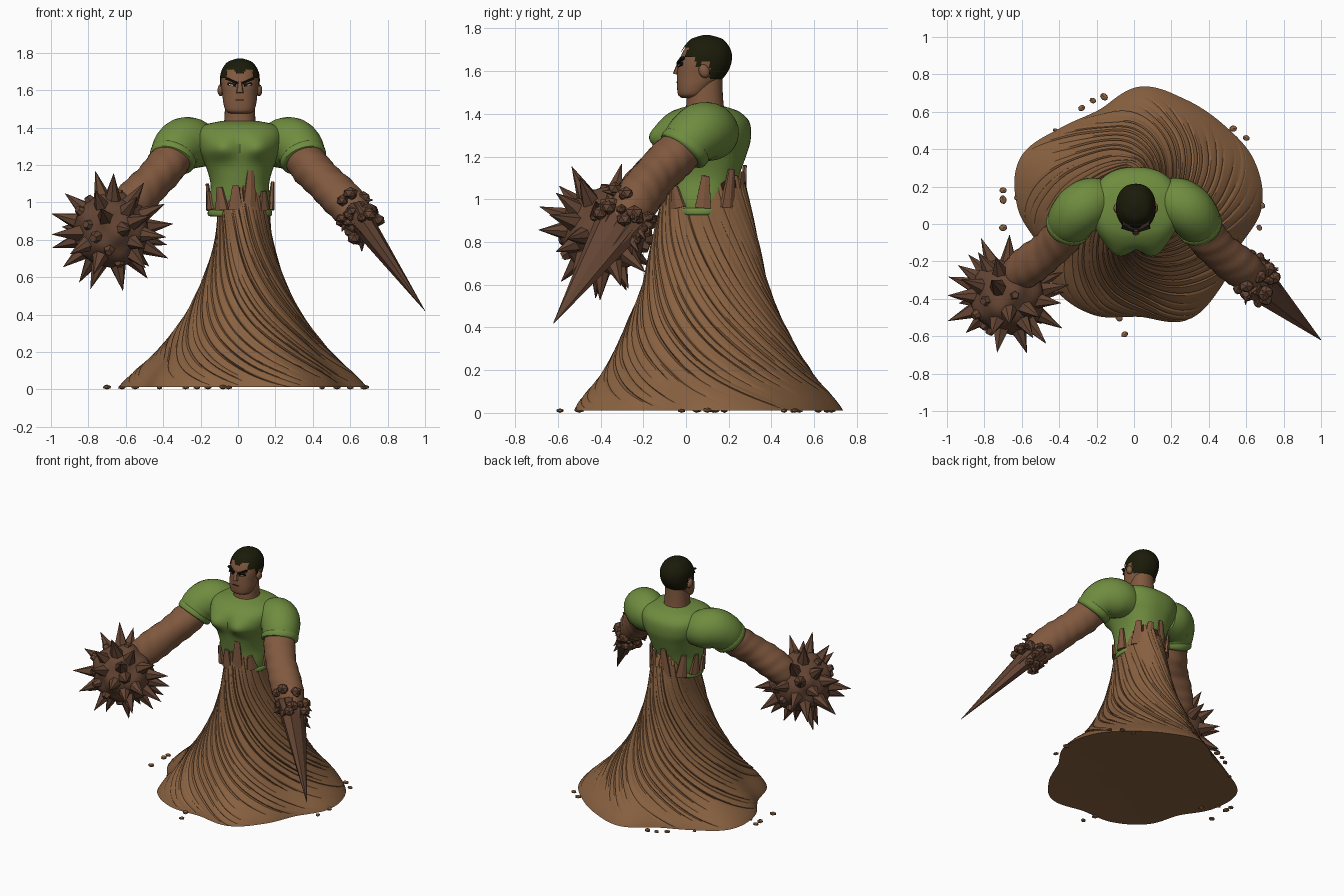
import bpy, bmesh, math, random
from mathutils import Vector, Matrix

random.seed(4)
cube = bpy.data.objects.get("Cube")
if cube:
    bpy.data.objects.remove(cube)

def material(name, r, g, b):
    m = bpy.data.materials.new(name)
    m.use_nodes = True
    m.diffuse_color = (r, g, b, 1)
    bsdf = m.node_tree.nodes["Principled BSDF"]
    bsdf.inputs["Base Color"].default_value = (r, g, b, 1)
    bsdf.inputs["Roughness"].default_value = 0.8
    return m

SAND = material("sand_brown", 0.25, 0.12, 0.052)
ROCK = material("dark_rock", 0.125, 0.058, 0.033)
SKIN = material("skin", 0.22, 0.1, 0.05)
SHIRT = material("shirt_green", 0.16, 0.265, 0.05)
HAIR = material("hair_dark", 0.011, 0.011, 0.003)
BLACK = material("brow_black", 0.006, 0.005, 0.004)
WHITE = material("eye_white", 0.6, 0.6, 0.55)

def finish(name, bm, mat, angle=40):
    bmesh.ops.recalc_face_normals(bm, faces=bm.faces)
    me = bpy.data.meshes.new(name)
    bm.to_mesh(me)
    bm.free()
    ob = bpy.data.objects.new(name, me)
    bpy.context.collection.objects.link(ob)
    me.materials.append(mat)
    if angle:
        bpy.ops.object.select_all(action="DESELECT")
        ob.select_set(True)
        bpy.context.view_layer.objects.active = ob
        bpy.ops.object.shade_smooth_by_angle(angle=math.radians(angle))
    return ob

def spline(vals, u, cyclic=False):
    """Smooth value at position u along evenly spaced samples."""
    n = len(vals)
    i = math.floor(u) if cyclic else max(0, min(n - 2, math.floor(u)))
    t = u - i
    pick = (lambda k: vals[k % n]) if cyclic else (lambda k: vals[max(0, min(n - 1, k))])
    a, b, c, d = (pick(i + k) for k in (-1, 0, 1, 2))
    return b + 0.5 * t * (c - a + t * (2 * a - 5 * b + 4 * c - d + t * (3 * (b - c) + d - a)))

def skin_rings(bm, rings, bottom=True):
    rows = [[bm.verts.new(p) for p in ring] for ring in rings]
    n = len(rows[0])
    for a, b in zip(rows, rows[1:]):
        for i in range(n):
            bm.faces.new((a[i], a[(i + 1) % n], b[(i + 1) % n], b[i]))
    if bottom:
        bm.faces.new(rows[0])
    bm.faces.new(rows[-1])

def body_loft(sections, rows, sides, power=0.9, grow=0.0, cx=0.01, warp=None):
    """Upright loft from (z, half width, front y, back y) sections."""
    bm, rings = bmesh.new(), []
    for r in range(rows + 1):
        u = r / rows * (len(sections) - 1)
        z, hx, y0, y1 = (spline([s[k] for s in sections], u) for k in range(4))
        ring = []
        for i in range(sides):
            a = math.tau * i / sides
            c, s = math.cos(a), math.sin(a)
            x = (hx + grow) * math.copysign(abs(c) ** power, c)
            y = (y0 + y1) / 2 + ((y1 - y0) / 2 + grow) * math.copysign(abs(s) ** power, s)
            ring.append(Vector((cx + x, y + (warp(x, y, z) if warp else 0), z + grow * r / rows)))
        rings.append(ring)
    skin_rings(bm, rings)
    return bm

def tube(path, sides=24, steps=6, bump=0.0):
    """Round limb through (x, y, z, radius) points."""
    bm, rings = bmesh.new(), []
    total = (len(path) - 1) * steps
    at = lambda u: [spline([p[k] for p in path], u) for k in range(4)]
    for r in range(total + 1):
        u = r / steps
        x, y, z, rad = at(u)
        d = Vector(at(u + 0.05)[:3]) - Vector(at(u - 0.05)[:3])
        q = d.to_track_quat("Z", "Y")
        ring = []
        for i in range(sides):
            a = math.tau * i / sides
            rr = rad * (1 + bump * math.sin(3 * a + 4 * u) * math.sin(5 * u))
            ring.append(Vector((x, y, z)) + q @ Vector((rr * math.cos(a), rr * math.sin(a), 0)))
        rings.append(ring)
    skin_rings(bm, rings)
    return bm

def spike(bm, base, tip, r0, r1=0.001, sides=6, flat=1.0, side=(0, 0, 1)):
    base, tip = Vector(base), Vector(tip)
    z = (tip - base).normalized()
    x = (Vector(side) - z * z.dot(Vector(side))).normalized()
    rot = Matrix((x, z.cross(x), z)).transposed().to_4x4()
    m = Matrix.Translation((base + tip) / 2) @ rot @ Matrix.Diagonal((1, flat, 1, 1))
    bmesh.ops.create_cone(bm, cap_ends=True, segments=sides, radius1=r0, radius2=r1,
                          depth=(tip - base).length, matrix=m)

def rock(bm, p, r, squash=0.7, depth=0.8, sub=1):
    m = Matrix.Translation(p) @ Matrix.Rotation(random.uniform(0, 3), 4, "Z") @ Matrix.Diagonal((1, depth, squash, 1))
    bmesh.ops.create_icosphere(bm, subdivisions=sub, radius=r, matrix=m)

def plate(name, mat, loc, size, tilt=0, yaw=0):
    bm = bmesh.new()
    m = Matrix.Translation(loc) @ Matrix.Rotation(yaw, 4, "Z") @ Matrix.Rotation(tilt, 4, "Y")
    bmesh.ops.create_cube(bm, size=1, matrix=m @ Matrix.Diagonal((*size, 1)))
    return finish(name, bm, mat, 0)

# Swirling sand column: the mesh columns follow the twist, folds run along them
LOBES = [.65, .66, .63, .63, .65, .565, .6, .69, .65, .57, .63, .63, .59, .66, .61, .57]
HALF_X = [.63, .455, .31, .215, .155, .135, .115]
HALF_Y = [.62, .48, .375, .295, .25, .205, .17]
COLS, ROWS, FOLDS = 400, 48, 46
cuts = sorted(math.tau * (k + random.uniform(-.35, .35)) / FOLDS for k in range(FOLDS))
span = [(random.uniform(-0.02, 0.2), random.uniform(0.6, 1.3), random.uniform(0.5, 1.2)) for _ in cuts]
jag = [random.uniform(-.05, .05) for _ in cuts]
rings = []
for r in range(ROWS + 1):
    t = r / ROWS
    ring = []
    for c in range(COLS):
        a0 = math.tau * c / COLS
        k = max((i for i in range(FOLDS) if cuts[i] <= a0), default=FOLDS - 1)
        width = (cuts[(k + 1) % FOLDS] - cuts[k]) % math.tau
        u = ((a0 - cuts[k]) % math.tau) / width
        th = a0 + 2.4 * (1 - t) ** 1.15
        z = 0.012 + t ** 1.3 * (1.06 + jag[k] * t ** 8)
        lobe = spline(LOBES, th / math.tau * 16, True) / 0.62 - 1
        w = max(0, 1 - z / 0.45) ** 1.3
        low, high, amp = span[k]
        fade = min(1, max(0, (t - low) * 6)) * min(1, max(0.25, (high - t) * 5))
        depth = 0.022 * amp * fade * (0.35 + 0.65 * spline(HALF_X, z / 0.2) / 0.4)
        fold = depth * (0.5 - math.exp(-u * 7) * 1.5 - 0.4 * u)
        ring.append(Vector((0.03 + math.cos(th) * (spline(HALF_X, z / 0.2) * (1 + lobe * w) + fold),
                            0.09 + math.sin(th) * (spline(HALF_Y, z / 0.2) * (1 + lobe * w) + fold), z)))
    rings.append(ring)
bm = bmesh.new()
skin_rings(bm, rings, bottom=False)
finish("sand_column", bm, SAND, 35)

# Thin sheet of sand on the ground
bm = bmesh.new()
hub = bm.verts.new((0.03, 0.09, 0.02))
rim = [bm.verts.new(p) for p in rings[0]]
for a, b in zip(rim, rim[1:] + rim[:1]):
    bm.faces.new((hub, a, b))
finish("sand_sheet", bm, SAND)

# Shirt torso with chest bulges
def chest(x, y, z):
    if y > 0:
        return 0
    low = math.exp(-((z - 1.29) / 0.06) ** 2)
    return -0.045 * low * math.exp(-((abs(x) - 0.1) / 0.07) ** 2) + 0.008 * low * math.exp(-(x / 0.03) ** 2)
TORSO = [(.93, .16, -.045, .175), (1, .163, -.08, .21), (1.1, .157, -.1, .245), (1.2, .185, -.12, .28),
         (1.28, .225, -.14, .303), (1.36, .235, -.125, .298), (1.41, .2, -.07, .25), (1.435, .1, 0, .18)]
finish("shirt_torso", body_loft(TORSO, 42, 64, 0.85, warp=chest), SHIRT)
hem = [(.925, .15, -.04, .165), (.93, .17, -.055, .185), (.955, .17, -.06, .19), (.96, .155, -.05, .18)]
finish("shirt_hem", body_loft(hem, 12, 48, 0.85), SHIRT)

# Sleeves and arms
for s, label in ((1, "left"), (-1, "right")):
    sleeve = [(.14, .14, 1.29, .1), (.22, .12, 1.31, .132), (.285, .08, 1.318, .137),
              (.33, .03, 1.285, .13), (.35, -.01, 1.235, .118)]
    finish(label + "_sleeve", tube([(s * x, y, z, r) for x, y, z, r in sleeve]), SHIRT)
    cuff = [(.342, .006, 1.256, .116), (.345, .001, 1.249, .126), (.354, -.016, 1.225, .122), (.357, -.022, 1.217, .1)]
    finish(label + "_sleeve_hem", tube([(s * x, y, z, r) for x, y, z, r in cuff], steps=3), SHIRT)
    arm = [(.335, .01, 1.26, .1), (.385, -.065, 1.19, .107), (.455, -.14, 1.115, .102),
           (.535, -.205, 1.035, .108), (.61, -.26, .955, .1), (.67, -.31, .87, .065)]
    finish(label + "_arm", tube([(s * x, y, z, r) for x, y, z, r in arm], bump=0.05), SKIN)

# Spiked ball in place of the right hand
centre = Vector((-.68, -.385, .85))
bm = bmesh.new()
rock(bm, centre, 0.2, 1, 1, 4)
for v in bm.verts:
    d = v.co - centre
    wave = math.sin(d.x * 31) * math.sin(d.y * 27 + 1) * math.sin(d.z * 29 + 2)
    v.co = centre + d.normalized() * (0.2 + 0.02 * wave)
finish("ball_core", bm, ROCK)
bm = bmesh.new()
COUNT = 48
for k in range(COUNT):
    h = 1 - (2 * k + 1) / COUNT
    a = k * 2.39996 + random.uniform(-.15, .15)
    d = Vector((math.sqrt(1 - h * h) * math.cos(a), math.sqrt(1 - h * h) * math.sin(a), h))
    if d.dot(Vector((.5, .5, .6))) > 0.8:
        continue
    long = k % 4 != 0
    reach = random.uniform(.29, .345) if long else random.uniform(.22, .24)
    spike(bm, centre + d * 0.16, centre + d * reach, 0.054 if long else 0.045, 0.001 if long else 0.02,
          random.choice((5, 6, 7)), side=(.3, .5, .8))
finish("ball_spikes", bm, ROCK, 25)

# Blade in place of the left hand
tip, root = Vector((1, -.62, .42)), Vector((.63, -.275, .94))
wide = Vector((.2, .8, -.4))
bm = bmesh.new()
spike(bm, root, tip, 0.13, 0.002, 8, 0.55, wide)
for k in range(8):
    a = math.tau * k / 8
    off = wide * 0.1 * math.cos(a) + Vector((.8, 0, .5)) * 0.05 * math.sin(a)
    spike(bm, root + off, root.lerp(tip, random.uniform(.45, .75)) + off * 0.35, 0.05, 0.002, 5, 0.7, wide)
finish("blade", bm, ROCK, 20)
bm = bmesh.new()
axis = (tip - root).normalized()
for k in range(26):
    a = k * 2.4
    off = (wide * math.cos(a) * 0.12 + Vector((.82, 0, .56)) * math.sin(a) * 0.085)
    p = root + axis * random.uniform(-.07, .12) + off
    rock(bm, p, random.uniform(.025, .046), 0.8)
    if k % 3 == 0:
        spike(bm, p - off * 0.3, p + off * 0.4 + axis * 0.05, 0.03, 0.002, 5)
finish("blade_rocks", bm, ROCK, 20)

# Broken shards around the waist
bm = bmesh.new()
for deg, top in ((-98, 1.09), (-72, 1.17), (-125, 1.08), (-160, 1.06), (-38, 1.06),
                 (0, 1.11), (38, 1.14), (66, 1.13), (100, 1.16), (135, 1.12), (168, 1.1)):
    a = math.radians(deg)
    out = Vector((math.cos(a) * 0.165, math.sin(a) * 0.185, 0))
    mid = Vector((.01, .08, 0))
    lean = Vector((-math.sin(a), math.cos(a), 0))
    spike(bm, mid + out + Vector((0, 0, .96)), mid + out * 1.06 + lean * random.uniform(-.02, .02) + Vector((0, 0, top)),
          0.044, 0.02, 6, 0.45, lean)
finish("waist_shards", bm, SKIN, 25)

# Head and neck
NECK = [(1.38, .1, -.01, .19), (1.43, .085, 0, .178), (1.5, .08, .005, .172), (1.58, .075, .02, .17)]
finish("neck", body_loft(NECK, 10, 32), SKIN)
HEAD = [(1.475, .05, -.02, .06), (1.49, .075, -.037, .09), (1.53, .088, -.042, .13), (1.58, .094, -.042, .18),
        (1.63, .1, -.036, .205), (1.68, .098, -.02, .208), (1.72, .082, .004, .19), (1.748, .055, .035, .16), (1.764, .006, .09, .102)]
finish("head", body_loft(HEAD, 40, 48), SKIN)
bm = body_loft(HEAD, 64, 72, grow=0.006)
def hairline(p):
    x = abs(p.x - 0.01)
    if p.y < 0.045:
        return 1.665 if x > 0.07 else 1.69 if x < 0.025 else 1.71
    return 1.62 if p.y < 0.07 else 1.645 if p.y < 0.11 else 1.565
bald = [f for f in bm.faces if f.calc_center_median().z < hairline(f.calc_center_median())]
bmesh.ops.delete(bm, geom=bald, context="FACES")
finish("hair", bm, HAIR)

# Face details
for s, label in ((1, "left"), (-1, "right")):
    plate(label + "_brow", BLACK, (.01 + s * .043, -.025, 1.65), (.07, .02, .011), -s * .38, s * .3)
    plate(label + "_eye", BLACK, (.01 + s * .042, -.024, 1.63), (.046, .02, .015), -s * .2, s * .3)
    plate(label + "_eye_white", WHITE, (.01 + s * .044, -.0245, 1.628), (.022, .022, .005), -s * .2, s * .3)
    bm = bmesh.new()
    bmesh.ops.create_icosphere(bm, subdivisions=2, radius=1, matrix=Matrix.Translation((.01 + s * .102, .085, 1.6))
                               @ Matrix.Rotation(.35, 4, "X") @ Matrix.Diagonal((.018, .026, .034, 1)))
    finish(label + "_ear", bm, SKIN)
bm = bmesh.new()
spike(bm, (.01, -.03, 1.645), (.01, -.046, 1.585), 0.01, 0.02, 8, 0.8, (1, 0, 0))
finish("nose", bm, SKIN)
plate("mouth", BLACK, (.01, -.036, 1.548), (.045, .016, .006))

# Pebbles scattered on the ground
bm = bmesh.new()
for x, y in ((-.7, .18), (-.7, .13), (-.62, .14), (-.7, -.02), (-.28, .62), (-.22, .66), (-.16, .68), (.45, .53),
             (.53, .51), (.6, .46), (.68, .1), (.67, -.02), (-.08, -.5), (-.05, -.59), (-.42, .5), (-.55, .05)):
    size = random.uniform(.016, .028)
    rock(bm, (x, y, size * 0.5), size, 0.5)
finish("pebbles", bm, SAND, 25)
